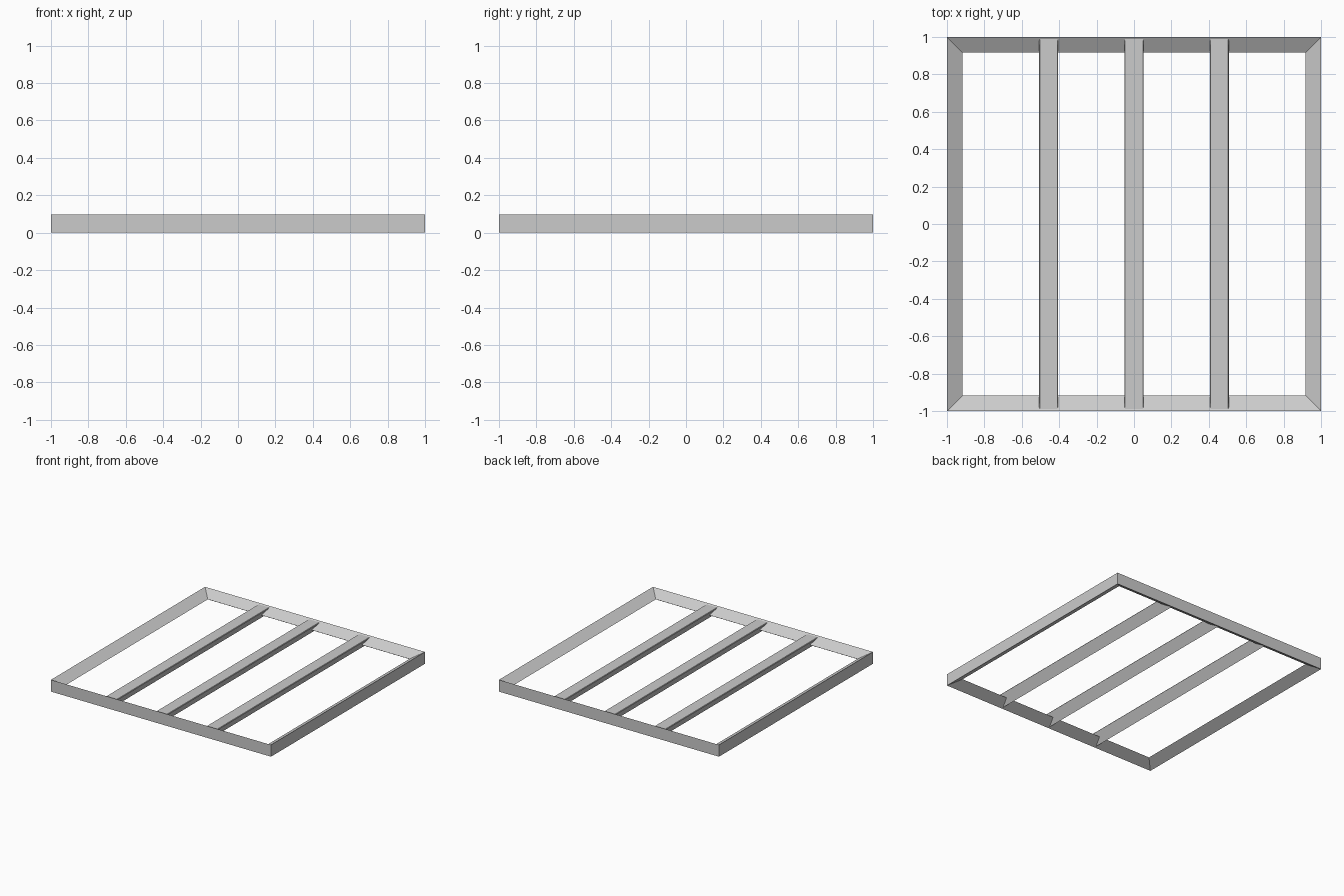
import bpy

if "Cube" in bpy.data.objects:
    bpy.data.objects.remove(bpy.data.objects["Cube"])

H = 0.097          # side of the triangular bar section
INNER = 1 - 0.084  # inner ridge of the frame


def make_object(name, verts, faces):
    mesh = bpy.data.meshes.new(name)
    mesh.from_pydata(verts, [], faces)
    mesh.validate()
    obj = bpy.data.objects.new(name, mesh)
    bpy.context.collection.objects.link(obj)
    return obj


# Square frame: triangular section swept round four mitred corners
section = [(1, 0), (1, H), (INNER, H / 2)]
corners = [(-1, -1), (1, -1), (1, 1), (-1, 1)]
verts = [(cx * r, cy * r, z) for cx, cy in corners for r, z in section]
faces = []
for c in range(4):
    a, b = c * 3, (c + 1) % 4 * 3
    for i in range(3):
        j = (i + 1) % 3
        faces.append((a + i, b + i, b + j, a + j))
make_object("outer_frame", verts, faces)

# Slats: flat top, ridge pointing down, slightly eased top edges
profile = [(0, 0.006), (0.047, 0.085), (0.044, 0.09), (-0.044, 0.09), (-0.047, 0.085)]
profile = [(x * 0.05 / 0.047, z) for x, z in profile]
n = len(profile)
for k, cx in enumerate((-0.457, 0, 0.457)):
    verts = [(cx + x, y, z) for y in (-0.994, 0.994) for x, z in profile]
    faces = [(i, (i + 1) % n, n + (i + 1) % n, n + i)[::-1] for i in range(n)]
    faces += [tuple(range(n)), tuple(reversed(range(n, 2 * n)))]
    make_object(f"slat_{k + 1}", verts, faces)
